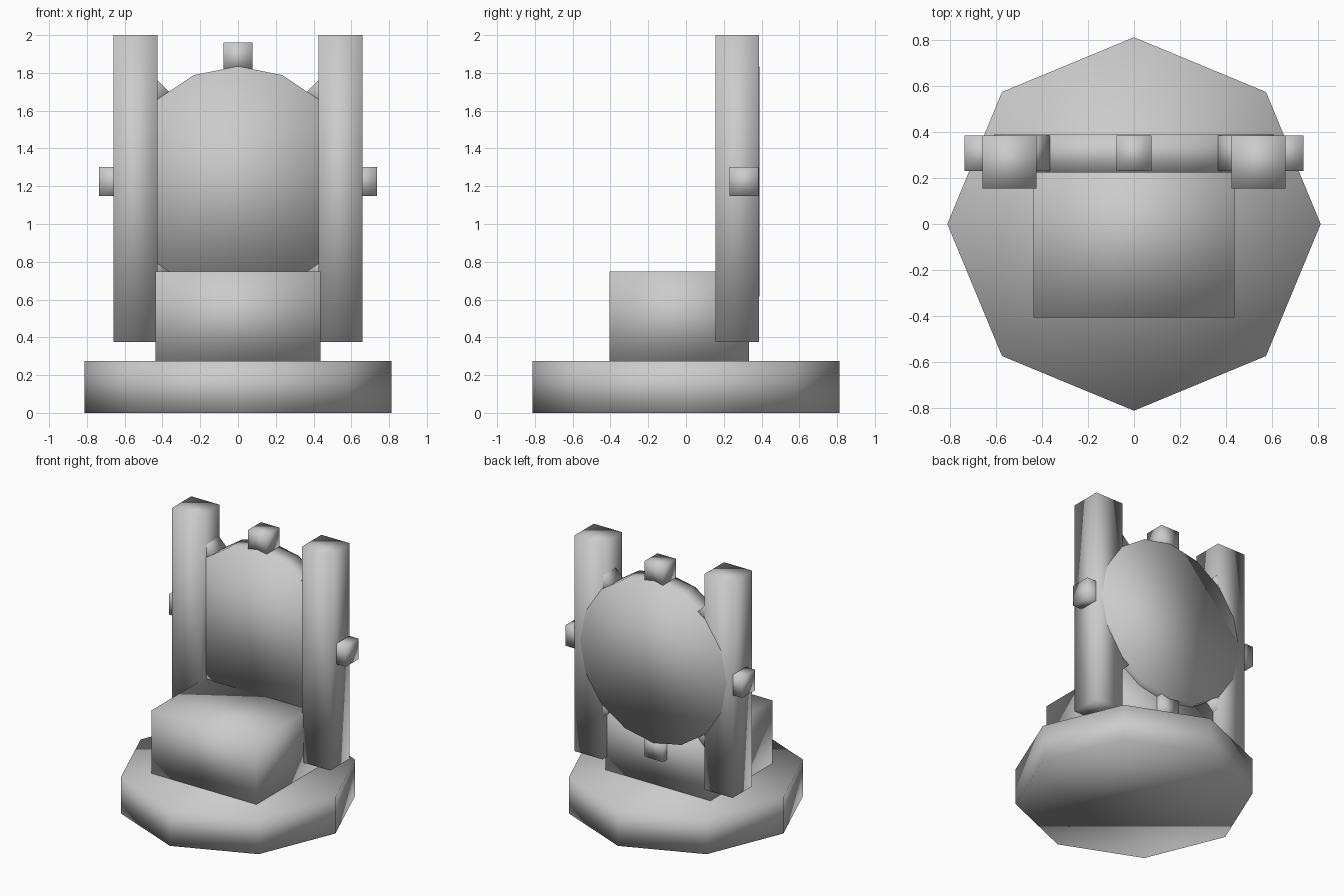
import bpy
import math

if "Cube" in bpy.data.objects:
    bpy.data.objects.remove(bpy.data.objects["Cube"])


def finish(name):
    o = bpy.context.object
    o.name = name
    bpy.ops.object.transform_apply(location=False, rotation=True, scale=True)
    bpy.ops.object.shade_smooth()
    return o


def box(name, lo, hi):
    bpy.ops.mesh.primitive_cube_add(size=1, location=[(a + b) / 2 for a, b in zip(lo, hi)])
    bpy.context.object.scale = [b - a for a, b in zip(lo, hi)]
    return finish(name)


# Octagonal plinth
bpy.ops.mesh.primitive_cylinder_add(vertices=8, radius=0.812, depth=0.274, location=(0, 0, 0.137))
finish("base")

# Seat block
box("seat", (-0.438, -0.406, 0.27), (0.438, 0.334, 0.748))

# Two square side posts
for s, side in ((-1, "left"), (1, "right")):
    x0, x1 = sorted((s * 0.425, s * 0.66))
    box("post_" + side, (x0, 0.155, 0.375), (x1, 0.386, 2.0))

# Round backrest
cy, cz = 0.307, 1.225
bpy.ops.mesh.primitive_cylinder_add(vertices=16, radius=0.61, depth=0.165,
                                    location=(0, cy, cz), rotation=(math.pi / 2, 0, 0))
finish("backrest_disc")

# Ring of eight studs around the backrest
for i in range(8):
    a = i * math.pi / 4
    bpy.ops.mesh.primitive_cube_add(size=0.154, rotation=(0, a, 0),
                                    location=(0.66 * math.sin(a), cy, cz + 0.66 * math.cos(a)))
    finish(f"stud_{i}")
